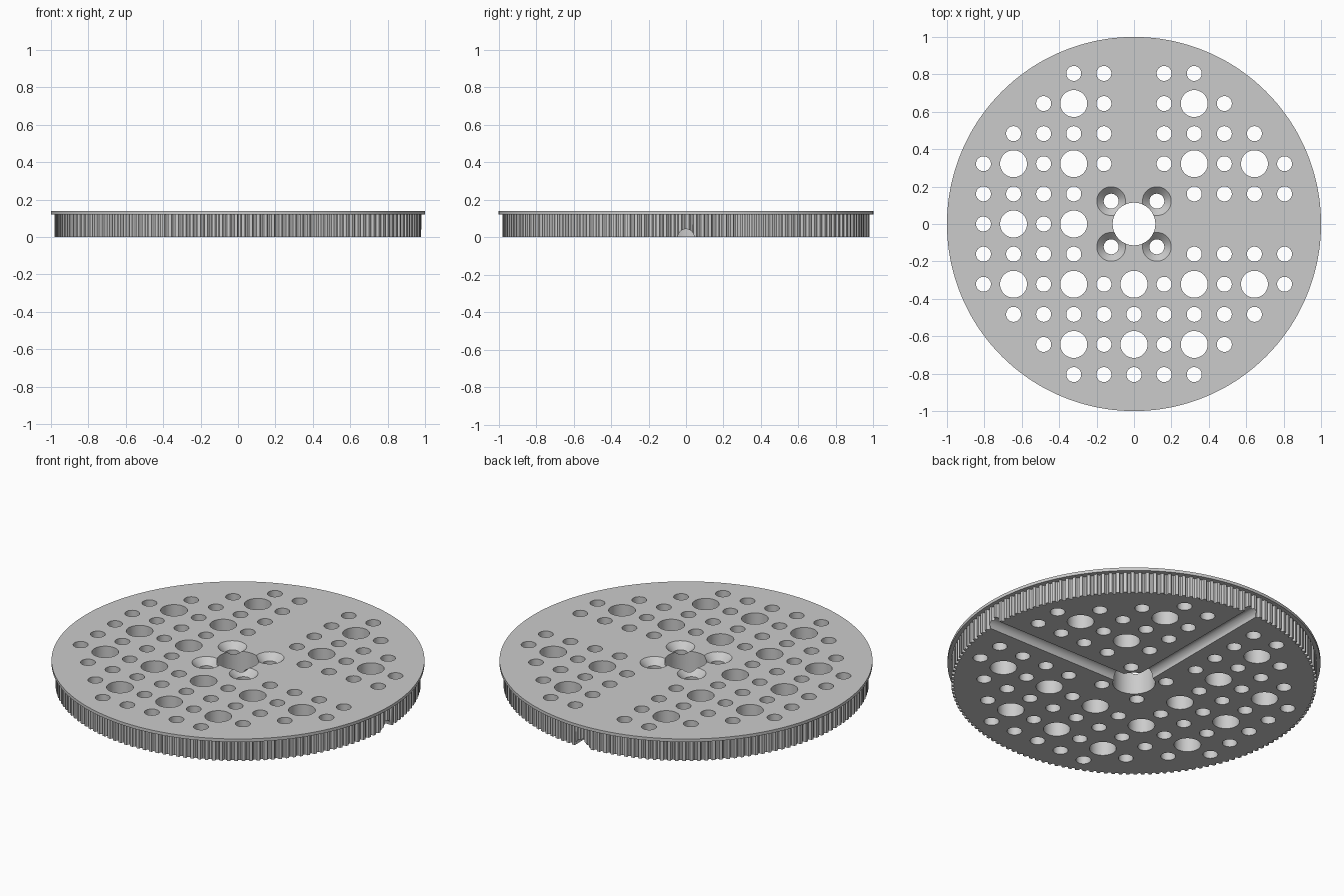
import bpy, bmesh, math
from mathutils import Matrix, Vector

if "Cube" in bpy.data.objects:
    bpy.data.objects.remove(bpy.data.objects["Cube"], do_unlink=True)

HEIGHT, FLANGE_Z = 0.14, 0.122
TEETH, TOOTH_R, TOOTH_DEPTH = 154, 0.98, 0.015
PITCH = 0.161

grey = bpy.data.materials.new("light grey plastic")
grey.use_nodes = True
colour = (0.6, 0.6, 0.6, 1)
grey.diffuse_color = colour
grey.node_tree.nodes["Principled BSDF"].inputs["Base Color"].default_value = colour


def make_object(name, bm):
    bmesh.ops.recalc_face_normals(bm, faces=bm.faces)
    mesh = bpy.data.meshes.new(name)
    bm.to_mesh(mesh)
    bm.free()
    obj = bpy.data.objects.new(name, mesh)
    bpy.context.collection.objects.link(obj)
    return obj


def loft(bm, loops):
    """Skin a stack of equal point loops and cap both ends."""
    rings = [[bm.verts.new(p) for p in loop] for loop in loops]
    n = len(rings[0])
    for a, b in zip(rings, rings[1:]):
        for i in range(n):
            j = (i + 1) % n
            bm.faces.new((a[i], a[j], b[j], b[i]))
    bm.faces.new(rings[0][::-1])
    bm.faces.new(rings[-1])


def turned(bm, x, y, profile, sides=40):
    """Round solid at x, y from (radius, z) pairs."""
    angles = [math.tau * i / sides for i in range(sides)]
    loft(bm, [[(x + r * math.cos(a), y + r * math.sin(a), z) for a in angles]
              for r, z in profile])


def cut(target, cutter):
    cutter.hide_render = True
    mod = target.modifiers.new("cut", 'BOOLEAN')
    mod.operation = 'DIFFERENCE'
    mod.solver = 'EXACT'
    mod.object = cutter
    bpy.context.view_layer.objects.active = target
    bpy.ops.object.modifier_apply(modifier=mod.name)
    bpy.data.objects.remove(cutter, do_unlink=True)


# Toothed wheel with a thin round flange on top
tooth = [(0, 0), (0.42, 0), (0.48, 0.7), (0.6, 1), (0.82, 1), (0.94, 0.7)]
outline = [(math.tau * (t + f) / TEETH, TOOTH_R - TOOTH_DEPTH * d)
           for t in range(TEETH) for f, d in tooth]


def rim(z, radius=None):
    return [((radius or r) * math.cos(a), (radius or r) * math.sin(a), z)
            for a, r in outline]


bm = bmesh.new()
loft(bm, [rim(0), rim(FLANGE_Z), rim(FLANGE_Z, 1.0), rim(HEIGHT, 1.0)])
wheel = make_object("toothed_wheel", bm)
wheel.data.materials.append(grey)

# Hub bore and grid of small and large holes, clear of the hub and channels
bm = bmesh.new()
turned(bm, 0, 0, [(0.114, -0.1), (0.114, 0.3)], 64)
for i in range(-5, 6):
    for j in range(-5, 6):
        near_hub = abs(i) <= 1 and abs(j) <= 1
        on_channel = (i > 0 and j == 0) or (i == 0 and j > 0)
        if i * i + j * j > 30 or near_hub or on_channel:
            continue
        r = 0.072 if i % 2 == 0 and j % 2 == 0 else 0.04
        turned(bm, i * PITCH, j * PITCH, [(r, -0.1), (r, 0.3)])
cut(wheel, make_object("hole_cutter", bm))

# Countersunk screw holes and two round channels under the wheel
bm = bmesh.new()
for sx in (-1, 1):
    for sy in (-1, 1):
        turned(bm, sx * 0.122, sy * 0.122,
               [(0.04, -0.1), (0.04, 0.103), (0.077, HEIGHT), (0.087, 0.15)])
for direction in (Vector((1, 0, 0)), Vector((0, 1, 0))):
    turn = direction.to_track_quat('Z', 'Y').to_matrix().to_4x4()
    bmesh.ops.create_cone(bm, cap_ends=True, segments=40, radius1=0.043,
                          radius2=0.043, depth=1.0,
                          matrix=Matrix.Translation(direction * 0.56) @ turn)
cut(wheel, make_object("channel_cutter", bm))

# Smooth round walls, sharp edges
bpy.ops.object.select_all(action='DESELECT')
wheel.select_set(True)
bpy.context.view_layer.objects.active = wheel
bpy.ops.object.shade_smooth_by_angle(angle=math.radians(30))
